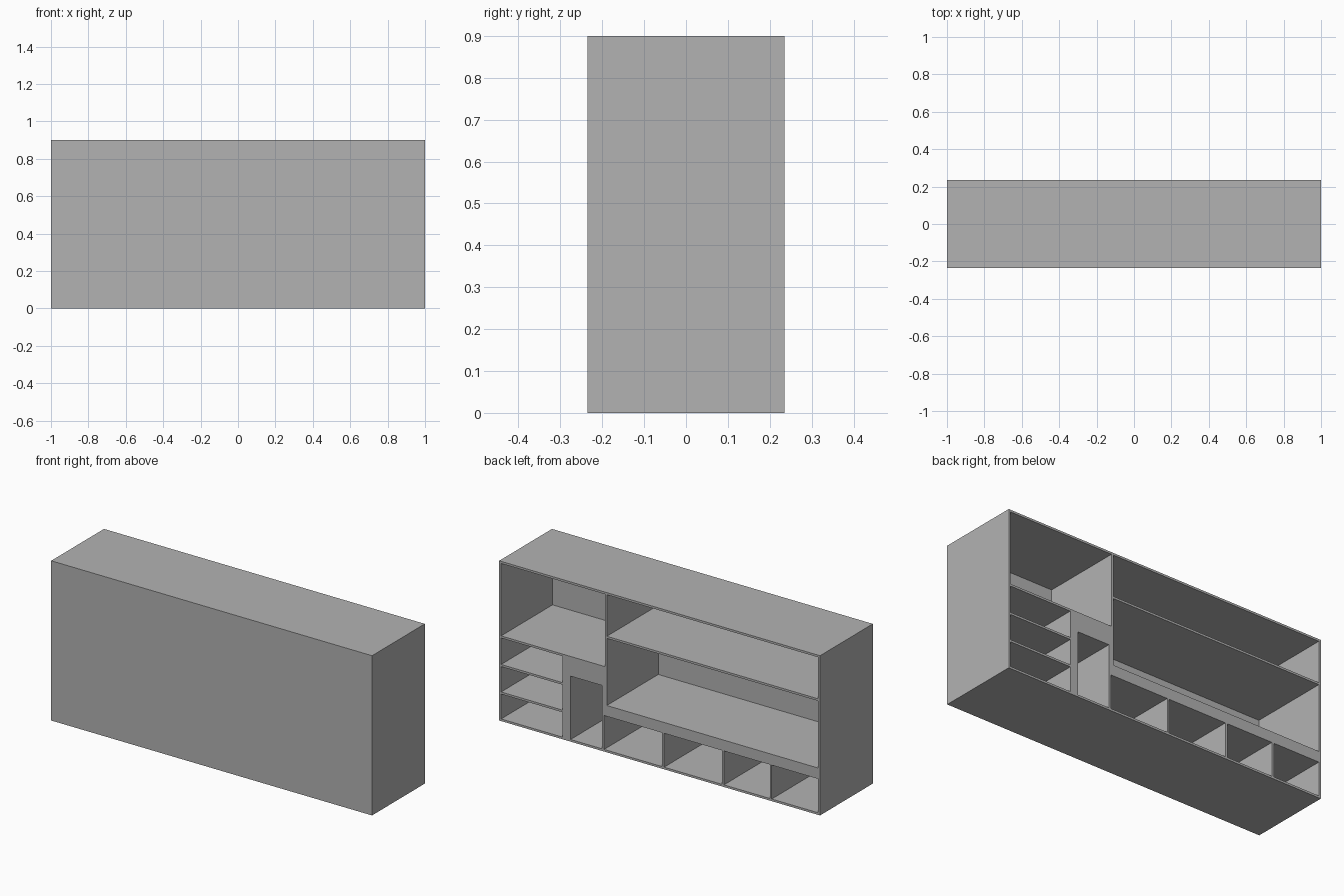
import bpy

cube = bpy.data.objects.get("Cube")
if cube:
    bpy.data.objects.remove(cube, do_unlink=True)

grey = bpy.data.materials.new("plain grey")
grey.use_nodes = True
colour = (0.448, 0.448, 0.448, 1)
grey.diffuse_color = colour
grey.node_tree.nodes["Principled BSDF"].inputs["Base Color"].default_value = colour

W, D, H = 1.0, 0.235, 0.9      # half width, half depth, height
T = 0.012                      # board thickness
IN = W - T                     # inner face of the end panels
FRONT = -D + T                 # inner face of the front panel


def board(name, x, z, y=(FRONT, D)):
    """Box spanning the given x, z and y ranges."""
    bpy.ops.mesh.primitive_cube_add(size=1)
    ob = bpy.context.object
    ob.name = name
    ranges = (x, y, z)
    ob.location = [(a + b) / 2 for a, b in ranges]
    ob.scale = [b - a for a, b in ranges]
    bpy.ops.object.transform_apply(location=True, scale=True)
    ob.data.materials.append(grey)
    return ob


def shelf(name, x, z):
    return board(name, x, (z - T / 2, z + T / 2))


def divider(name, x, z):
    return board(name, (x - T / 2, x + T / 2), z)


# Outer carcass, open at the back
board("top_panel", (-W, W), (H - T, H), (-D, D))
board("bottom_panel", (-W, W), (0, T), (-D, D))
for side, s in (("left", 1), ("right", -1)):
    board(side + "_end_panel", sorted((s * IN, s * W)), (T, H - T), (-D, D))
board("front_panel", (-IN, IN), (T, H - T), (-D, FRONT))

# Main uprights: the upper one stands slightly beside the lower one
UP, LOW = 0.335, 0.352
MID, RAIL, STRIP = 0.474, 0.258, 0.203
divider("upper_divider", UP, (RAIL + T / 2, H - T))
divider("lower_divider", LOW, (T, RAIL - T / 2))
board("divider_infill", (UP + T / 2, LOW + T / 2), (RAIL - T / 2, MID - T / 2))

# Left column: large upper bay above three small shelves
shelf("left_main_shelf", (UP + T / 2, IN), MID)
POST, SLOT = 0.605, 0.555
for i, z in enumerate((0.158, 0.313)):
    shelf(f"small_shelf_{i + 1}", (POST, IN), z)

# Solid post and head around the tall narrow slot
board("slot_post", (SLOT, POST), (T, MID - T / 2))
board("slot_head", (LOW + T / 2, SLOT), (0.369, MID - T / 2))

# Right side: two long shelves, with a solid strip over the lower cubbies
shelf("long_upper_shelf", (-IN, UP - T / 2), 0.648)
shelf("long_lower_shelf", (-IN, LOW + T / 2), RAIL)
board("cubby_strip", (-IN, LOW - T / 2), (STRIP, RAIL - T / 2))
for i, x in enumerate((-0.022, -0.395, -0.693)):
    divider(f"cubby_divider_{i + 1}", x, (T, STRIP))
